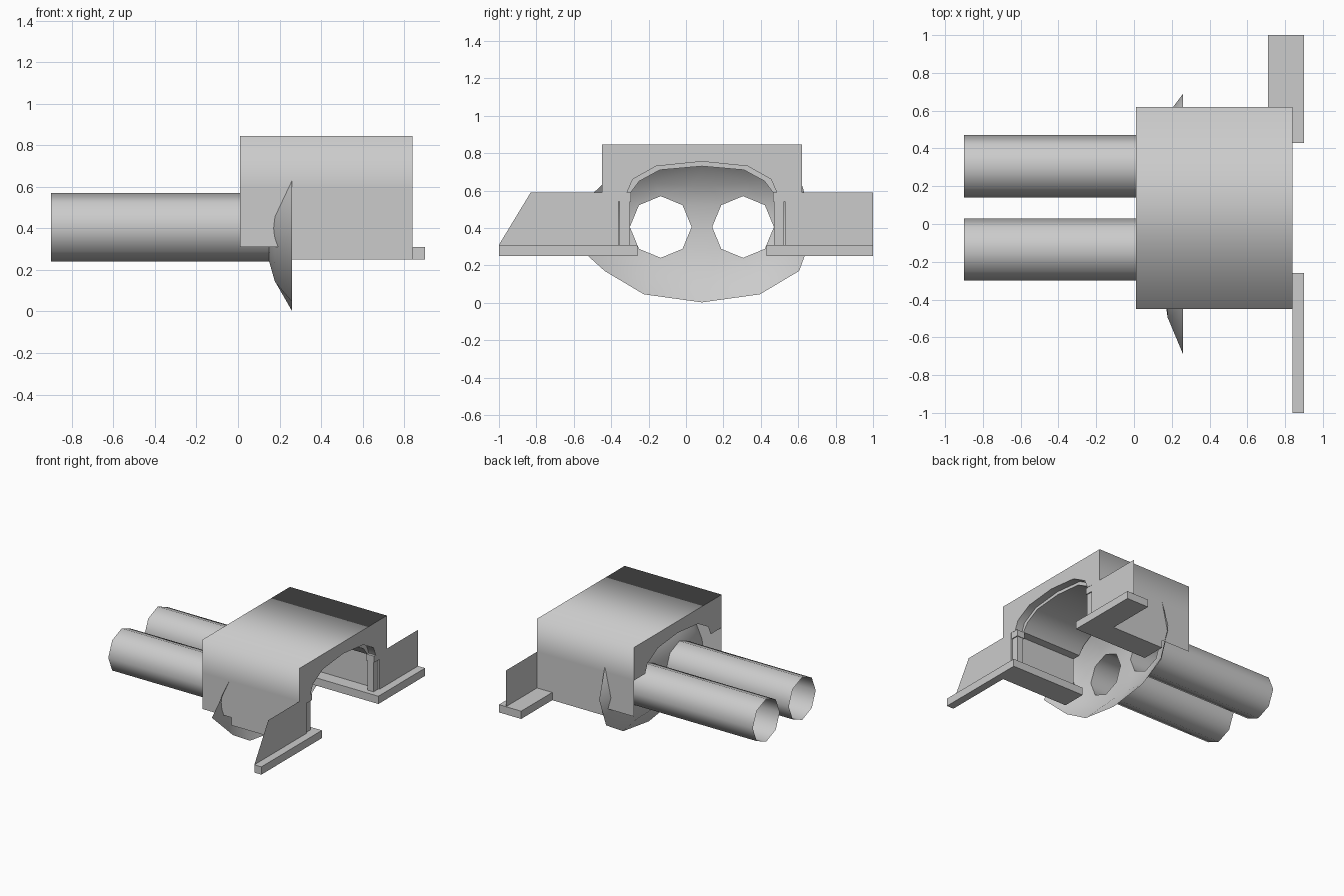
import bpy, bmesh, math

if "Cube" in bpy.data.objects:
    bpy.data.objects.remove(bpy.data.objects["Cube"])

CY = 0.085               # centre line of the twin tubes
X0, X1 = 0.01, 0.84      # back and front of the housing
YL, YR = -0.45, 0.62     # housing sides


def make(name, verts, faces, smooth=None):
    me = bpy.data.meshes.new(name)
    me.from_pydata(verts, [], faces)
    bm = bmesh.new()
    bm.from_mesh(me)
    bmesh.ops.remove_doubles(bm, verts=bm.verts, dist=1e-5)
    bmesh.ops.recalc_face_normals(bm, faces=bm.faces)
    bm.to_mesh(me)
    bm.free()
    ob = bpy.data.objects.new(name, me)
    bpy.context.collection.objects.link(ob)
    if smooth:
        for o in bpy.context.selected_objects:
            o.select_set(False)
        ob.select_set(True)
        bpy.context.view_layer.objects.active = ob
        bpy.ops.object.shade_smooth_by_angle(angle=math.radians(smooth))
    return ob


def strip(name, profile, xa, xb, smooth=None, closed=False):
    """Sweep a (y, z) profile along x."""
    n = len(profile)
    verts = [(x, y, z) for x in (xa, xb) for y, z in profile]
    faces = [(i, (i + 1) % n, n + (i + 1) % n, n + i)
             for i in range(n if closed else n - 1)]
    return make(name, verts, faces, smooth)


def panel(name, profile, x):
    """Flat sheet facing along x."""
    return make(name, [(x, y, z) for y, z in profile], [tuple(range(len(profile)))])


def prism(name, outline, z0, z1):
    """Closed slab from an (x, y) outline."""
    n = len(outline)
    verts = [(x, y, z) for z in (z0, z1) for x, y in outline]
    faces = [(i, (i + 1) % n, n + (i + 1) % n, n + i) for i in range(n)]
    faces += [tuple(range(n))[::-1], tuple(range(n, 2 * n))]
    return make(name, verts, faces)


def box(name, xa, xb, ya, yb, z0, z1):
    return prism(name, [(xa, ya), (xb, ya), (xb, yb), (xa, yb)], z0, z1)


def mirrored(half):
    """Mirror (offset, z) points, listed from the left up to the centre."""
    return [(CY - d, z) for d, z in half] + [(CY + d, z) for d, z in half[-2::-1]]


# Two open octagonal tubes
R, TZ, TO = 0.165, 0.405, 0.22
octagon = lambda cy: [(cy + R * math.cos(k * math.pi / 4), TZ + R * math.sin(k * math.pi / 4))
                      for k in range(8)]
for side, name in ((-1, "left_tube"), (1, "right_tube")):
    strip(name, octagon(CY + side * TO), -0.9, 0.15, 50, closed=True)

# Funnel joining both tube mouths to one wide rim
rim = [(0, 0.002), (0.31, 0.045), (0.52, 0.17), (None, 0.4), (0.535, 0.63), (0.28, 0.71), (0, 0.73)]
verts, faces = [], []
for s in (-1, 1):
    base = len(verts)
    for k, (d, z) in enumerate(rim):
        a = math.radians(-45 - 45 * k)      # start at the lower inner corner
        iy = CY + s * (TO - R * math.cos(a))
        iz = TZ + R * math.sin(a)
        oy = s * 0.69 if d is None else CY + s * d
        verts += [(0.15, iy, iz), (0.178, (iy + oy) / 2, (iz + z) / 2), (0.26, oy, z)]
    verts.append((0.15, CY + s * (TO - R), TZ))   # innermost tube corner
    for k in range(6):
        for j in range(2):
            b = base + 3 * k + j
            faces.append((b, b + 1, b + 4, b + 3))
m = 22
faces += [(0, m, m + 21, 21), (21, m + 21, m + 18, 18)]        # saddle
for b in (0, 18):                                             # gores above and below
    faces += [(b, b + 1, m + b + 1, m + b), (b + 1, b + 2, m + b + 1)]
make("funnel", verts, faces, 70)

# Housing roof and upper sides, shaded as one soft shell
strip("housing_roof", [(YL, 0.59), (YL, 0.845), (YR, 0.845), (YR, 0.59)], X0, X1, 100)

# Arched end walls and vault
arch = mirrored([(0.40, 0.59), (0.37, 0.66), (0.245, 0.73), (0, 0.755)])
inner = mirrored([(0.38, 0.59), (0.335, 0.65), (0.225, 0.71), (0, 0.73)])
spandrel = [(YL, 0.59), (YL, 0.845), (YR, 0.845), (YR, 0.59)] + arch[::-1]
panel("front_arch_wall", spandrel, X1)
panel("back_arch_wall", spandrel, X0)
strip("arch_trim", arch, 0.78, X1, 50)
n = len(arch)
make("arch_step", [(0.78, y, z) for y, z in arch + inner],
     [(i, i + 1, n + i + 1, n + i) for i in range(n - 1)])
strip("vault", inner, 0.26, 0.78, 50)

for s, name in ((-1, "left"), (1, "right")):
    yo = CY + s * 0.535
    at = lambda d: CY + s * d
    # Lower walls with front jamb, inner lining and ledge under the vault
    strip(name + "_lower_wall", [(yo, 0.31), (yo, 0.59)], X0, X1)
    panel(name + "_front_jamb", [(yo, 0.31), (at(0.445), 0.31), (at(0.445), 0.59), (yo, 0.59)], X1)
    strip(name + "_lining", [(at(0.445), 0.31), (at(0.445), 0.59), (at(0.38), 0.59)], 0.26, X1)
    # Post and cap beside the opening
    box(name + "_post", 0.78, 0.83, at(0.44), at(0.385), 0.31, 0.54)
    box(name + "_post_cap", 0.77, 0.838, at(0.46), at(0.38), 0.54, 0.59)

# Kerb slabs, running through the tunnel and out along the front
prism("left_kerb", [(0.26, -0.26), (0.9, -0.26), (0.9, -1), (X1, -1), (X1, YL), (0.26, YL)], 0.25, 0.31)
prism("right_kerb", [(0.26, 0.43), (0.9, 0.43), (0.9, 1), (0.71, 1), (0.71, YR), (0.26, YR)], 0.25, 0.31)

# Wing walls
panel("left_wing_wall", [(YL, 0.31), (YL, 0.59), (-0.83, 0.59), (-1, 0.31)], X1)
panel("right_wing_wall", [(YR, 0.31), (YR, 0.59), (1, 0.59), (1, 0.31)], X1)
